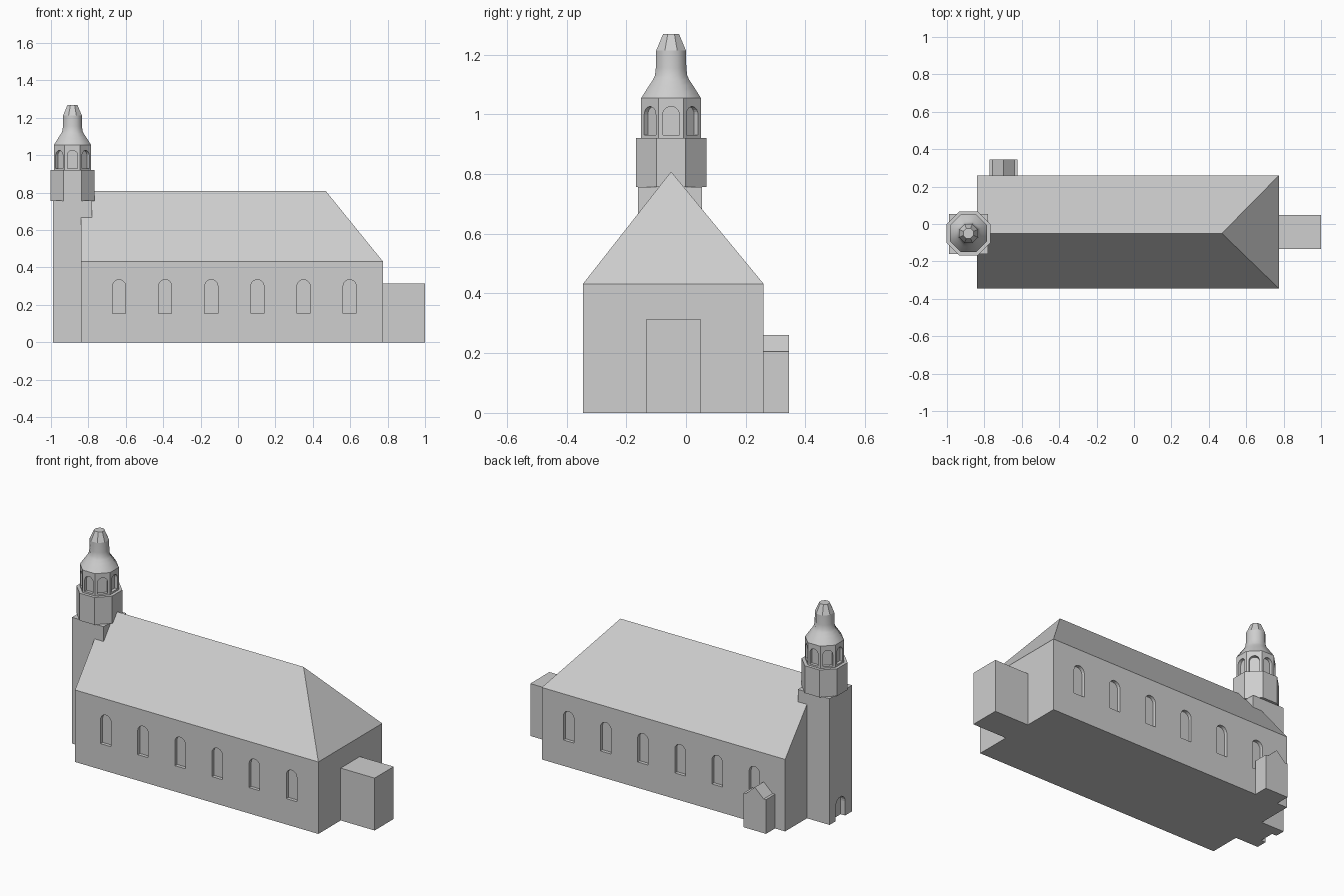
import bpy, bmesh, math
from mathutils import Matrix, Vector

if "Cube" in bpy.data.objects:
    bpy.data.objects.remove(bpy.data.objects["Cube"])

stone = bpy.data.materials.new("plain grey stone")
stone.diffuse_color = (0.62, 0.62, 0.62, 1)
stone.use_nodes = True
stone.node_tree.nodes["Principled BSDF"].inputs["Base Color"].default_value = stone.diffuse_color

CY = -0.05                 # church axis
TX = -0.885                # tower centre
X0, X1, Y0, Y1 = -0.84, 0.775, -0.345, 0.26


def finish(bm, name):
    bmesh.ops.recalc_face_normals(bm, faces=bm.faces)
    me = bpy.data.meshes.new(name)
    bm.to_mesh(me)
    bm.free()
    me.materials.append(stone)
    ob = bpy.data.objects.new(name, me)
    bpy.context.collection.objects.link(ob)
    return ob


def box(name, x0, x1, y0, y1, z0, z1):
    bm = bmesh.new()
    bmesh.ops.create_cube(bm, size=1)
    for v in bm.verts:
        v.co = ((x0, x1)[v.co.x > 0], (y0, y1)[v.co.y > 0], (z0, z1)[v.co.z > 0])
    return finish(bm, name)


def prism(bm, pts, offset):
    """Extrude a closed outline along an offset."""
    a = [bm.verts.new(p) for p in pts]
    b = [bm.verts.new(Vector(p) + Vector(offset)) for p in pts]
    bm.faces.new(a)
    bm.faces.new(b[::-1])
    for i in range(len(a)):
        j = (i + 1) % len(a)
        bm.faces.new((a[i], b[i], b[j], a[j]))


def arch(bm, place, width, z0, z1, depth):
    """Round-headed cutter on a wall facing local -y, centred on the wall."""
    r = width / 2
    pts = [(-r, -depth, z0), (r, -depth, z0)]
    pts += [(r * math.cos(t * math.pi / 10), -depth, z1 - r + r * math.sin(t * math.pi / 10))
            for t in range(11)]
    prism(bm, [place @ Vector(p) for p in pts], place.to_3x3() @ Vector((0, 2 * depth, 0)))


def cut(ob, bm):
    cutter = finish(bm, "cutter")
    cutter.hide_render = True
    mod = ob.modifiers.new("recesses", 'BOOLEAN')
    mod.operation, mod.solver, mod.object = 'DIFFERENCE', 'EXACT', cutter
    bpy.context.view_layer.objects.active = ob
    bpy.ops.object.modifier_apply(modifier=mod.name)
    bpy.data.objects.remove(cutter)


def lathe8(name, rings):
    """Eight-sided stack of (apothem, height) rings around the tower axis."""
    bm = bmesh.new()
    loops = []
    for a, z in rings:
        r = a / math.cos(math.pi / 8)
        loops.append([bm.verts.new((TX + r * math.cos((k + .5) * math.pi / 4),
                                    CY + r * math.sin((k + .5) * math.pi / 4), z))
                      for k in range(8)])
    for lo, hi in zip(loops, loops[1:]):
        for k in range(8):
            j = (k + 1) % 8
            bm.faces.new((lo[k], lo[j], hi[j], hi[k]))
    bm.faces.new(loops[0][::-1])
    bm.faces.new(loops[-1])
    return finish(bm, name)


# Nave walls with six recessed windows on each long side
nave = box("nave_walls", X0, X1, Y0, Y1, 0, 0.432)
bm = bmesh.new()
for i in range(6):
    x = -0.636 + i * 0.2466
    arch(bm, Matrix.Translation((x, Y0, 0)), 0.07, 0.155, 0.335, 0.02)
    arch(bm, Matrix.Translation((x, Y1, 0)), 0.07, 0.155, 0.335, 0.02)
cut(nave, bm)

# Nave roof: gable to the west, hip to the east
bm = bmesh.new()
e = [bm.verts.new(p) for p in ((X0, Y0, .432), (X1, Y0, .432), (X1, Y1, .432), (X0, Y1, .432))]
w, h = bm.verts.new((X0, CY, 0.808)), bm.verts.new((0.47, CY, 0.808))
for f in ((e[3], e[2], e[1], e[0]), (e[0], e[1], h, w), (e[1], e[2], h),
          (e[2], e[3], w, h), (e[3], e[0], w)):
    bm.faces.new(f)
finish(bm, "nave_roof")

# East annex
box("east_annex", X1, 1.0, -0.133, 0.048, 0, 0.314)

# North porch with a small gable between flat shoulders
bm = bmesh.new()
prism(bm, [(-.773, Y1, 0), (-.623, Y1, 0), (-.623, Y1, .205), (-.639, Y1, .205),
           (-.698, Y1, .26), (-.757, Y1, .205), (-.773, Y1, .205)], (0, 0.085, 0))
finish(bm, "north_porch")

# Square tower with a low arched west door
tower = box("tower_shaft", -0.99, -0.78, -0.16, 0.053, 0, 0.757)
bm = bmesh.new()
arch(bm, Matrix.Translation((-0.99, CY, 0)) @ Matrix.Rotation(-math.pi / 2, 4, 'Z'),
     0.09, -0.05, 0.13, 0.03)
cut(tower, bm)

# Octagonal belfry, lantern with arched recesses
lathe8("belfry_octagon", [(0.118, 0.756), (0.118, 0.92)])
lantern = lathe8("lantern", [(0.1, 0.92), (0.1, 1.054)])
bm = bmesh.new()
for k in range(8):
    place = (Matrix.Translation((TX, CY, 0)) @ Matrix.Rotation(k * math.pi / 4, 4, 'Z')
             @ Matrix.Translation((0, -0.1, 0)))
    arch(bm, place, 0.055, 0.93, 1.026, 0.018)
cut(lantern, bm)

# Bell-shaped dome and its tapered cap
dome = lathe8("bell_dome", [(0.1, 1.054), (0.087, 1.075), (0.073, 1.097), (0.061, 1.115),
                            (0.054, 1.13), (0.051, 1.155), (0.05, 1.213)])
bpy.ops.object.select_all(action='DESELECT')
dome.select_set(True)
bpy.context.view_layer.objects.active = dome
bpy.ops.object.shade_smooth_by_angle(angle=math.radians(50))
lathe8("dome_cap", [(0.05, 1.213), (0.027, 1.268)])
